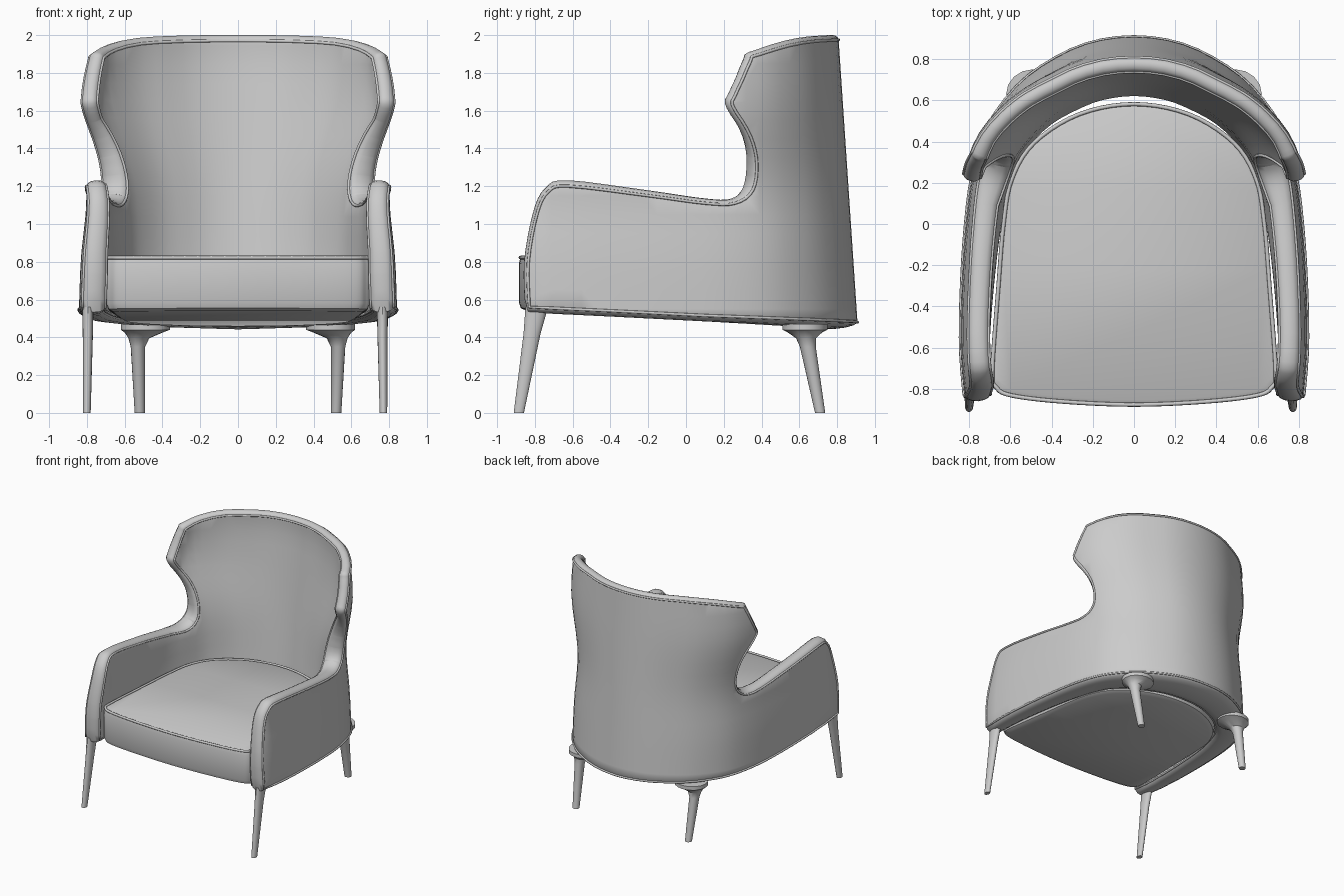
import bpy, bmesh, math
from mathutils import Vector

if bpy.data.objects.get("Cube"):
    bpy.data.objects.remove(bpy.data.objects["Cube"])

grey = bpy.data.materials.new("light_grey")
grey.use_nodes = True
grey.diffuse_color = (0.6, 0.6, 0.6, 1)
grey.node_tree.nodes["Principled BSDF"].inputs["Base Color"].default_value = (0.6, 0.6, 0.6, 1)


def spline(pts, n=6, closed=False):
    """Smooth curve through 2D points."""
    pts = [Vector(p) for p in pts]
    m = len(pts)
    get = (lambda i: pts[i % m]) if closed else (lambda i: pts[max(0, min(m - 1, i))])
    out = []
    for i in range(m if closed else m - 1):
        a, b, c, d = (get(i + k) for k in (-1, 0, 1, 2))
        for j in range(n):
            t = j / n
            out.append(b + (c - a) * (t / 2) + (2 * a - 5 * b + 4 * c - d) * (t * t / 2)
                       + (3 * b - a - 3 * c + d) * (t ** 3 / 2))
    return out if closed else out + [pts[-1]]


def interp(table, v):
    """Piecewise linear lookup in rising (key, value) pairs."""
    if v <= table[0][0]:
        return table[0][1]
    for (a, p), (b, q) in zip(table, table[1:]):
        if v <= b:
            return p + (q - p) * (v - a) / (b - a)
    return table[-1][1]


def add_mesh(name, verts, faces, angle=40):
    mesh = bpy.data.meshes.new(name)
    mesh.from_pydata(verts, [], faces)
    bm = bmesh.new()
    bm.from_mesh(mesh)
    bmesh.ops.recalc_face_normals(bm, faces=bm.faces)
    bm.to_mesh(mesh)
    bm.free()
    mesh.materials.append(grey)
    ob = bpy.data.objects.new(name, mesh)
    bpy.context.collection.objects.link(ob)
    bpy.ops.object.select_all(action="DESELECT")
    ob.select_set(True)
    bpy.context.view_layer.objects.active = ob
    bpy.ops.object.shade_smooth_by_angle(angle=math.radians(angle))
    return ob


def loft(name, rings):
    """Skin equal-length rings and cap both ends."""
    n = len(rings[0])
    faces = [(r * n + i, r * n + (i + 1) % n, (r + 1) * n + (i + 1) % n, (r + 1) * n + i)
             for r in range(len(rings) - 1) for i in range(n)]
    faces += [tuple(range(n)), tuple(range((len(rings) - 1) * n, len(rings) * n))]
    return add_mesh(name, [p for r in rings for p in r], faces)


def piping(name, points, radius):
    curve = bpy.data.curves.new(name, "CURVE")
    curve.dimensions = "3D"
    curve.bevel_depth, curve.bevel_resolution = radius, 2
    sp = curve.splines.new("POLY")
    sp.points.add(len(points) - 1)
    for p, co in zip(sp.points, points):
        p.co = (*co, 1)
    sp.use_cyclic_u = sp.use_smooth = True
    curve.materials.append(grey)
    bpy.context.collection.objects.link(bpy.data.objects.new(name, curve))


# Shell plan: half of the horseshoe from the back centre to the arm front
half = [(0, .91), (.2, .885), (.38, .81), (.56, .68), (.71, .48), (.785, .25),
        (.82, 0), (.84, -.3), (.845, -.6), (.825, -.86)]
full = spline([(-x, y) for x, y in half[:0:-1]] + half, 8)
plan = full[len(full) // 2:]
arc = [0]
for p, q in zip(plan, plan[1:]):
    arc.append(arc[-1] + (q - p).length)
x_of = [(s, p.x) for s, p in zip(arc, plan)]
y_of = [(s, p.y) for s, p in zip(arc, plan)]
s_of = sorted((p.y, s) for s, p in zip(arc, plan))
width = spline([(.4, 1), (.8, .985), (1.2, .95), (1.64, 1.05), (2, 1.02)])


def outer(s, z):
    x, y = interp(x_of, abs(s)), interp(y_of, abs(s))
    lean = max(0, min(1, (y - .3) / .5))
    return Vector((math.copysign(x, s) * interp(width, z), y - lean * .1 * (z - .45) / 1.5, z))


def inward(s, z):
    e = .03
    return (outer(s + e, z) - outer(s - e, z)).cross(outer(s, z + e) - outer(s, z - e)).normalized()


def thickness(s, z):
    y = interp(y_of, abs(s))
    low = interp([(-.85, .12), (0, .165), (.4, .2), (.9, .27)], y)
    high = interp([(-.85, .1), (.1, .09), (.5, .07)], y)
    top = interp([(.1, 1.2), (.5, 1.9)], y)
    t = max(0, min(1, (z - .75) / (top - .75)))
    return low + (high - low) * t


# Shell outline unrolled flat: arm front, arm top, notch, wing, top edge
side = [(-.83, .56), (-.835, .8), (-.79, 1.05), (-.73, 1.17), (-.62, 1.2), (-.2, 1.15),
        (.1, 1.11), (.26, 1.11), (.36, 1.18), (.385, 1.32), (.35, 1.46), (.25, 1.62), (.26, 1.68),
        (.35, 1.86), (.4, 1.895), (.7, 1.96), (.91, 1.975)]
rim = [(interp(s_of, y), z) for y, z in side]
rim = spline(rim + [(-s, z) for s, z in rim[-2::-1]], 4)
base = [(interp(s_of, y), z) for y, z in [(-.4, .54), (.1, .515), (.5, .5), (.75, .49), (.91, .48)]]
base = [(-s, z) for s, z in base] + base[-2::-1]

bm = bmesh.new()
bm.faces.new([bm.verts.new((s, 0, z)) for s, z in base + [tuple(p) for p in rim]])
cuts = [((i * .08, 0, 0), (1, 0, 0)) for i in range(-26, 27)]
cuts += [((0, 0, .55 + i * .1), (0, 0, 1)) for i in range(15)]
for co, no in cuts:
    bmesh.ops.bisect_plane(bm, geom=bm.verts[:] + bm.edges[:] + bm.faces[:],
                           plane_co=co, plane_no=no, dist=.0005)
bmesh.ops.remove_doubles(bm, verts=bm.verts, dist=.004)
bm.verts.index_update()
flat = [(v.co.x, v.co.z) for v in bm.verts]
cells = [[v.index for v in f.verts] for f in bm.faces]
follow = {}
for e in bm.edges:
    if e.is_boundary:
        lp = e.link_loops[0]
        follow[lp.vert.index] = lp.link_loop_next.vert.index
bm.free()

# Shell: outer skin, inner skin and a rounded rim between them
skin_out = [outer(s, z) for s, z in flat]
normals = [inward(s, z) for s, z in flat]
skin_in = [p + n * thickness(*f) for p, n, f in zip(skin_out, normals, flat)]
count = len(flat)
verts = skin_out + skin_in
faces = [c[::-1] for c in cells] + [[i + count for i in c] for c in cells]
loop = [next(iter(follow))]
while follow[loop[-1]] != loop[0]:
    loop.append(follow[loop[-1]])
rows = [loop]
for k in range(1, 6):
    a = math.pi * k / 6
    row = []
    for j, i in enumerate(loop):
        along = skin_out[loop[(j + 1) % len(loop)]] - skin_out[loop[j - 1]]
        out = along.cross(normals[i]).normalized()
        row.append(len(verts))
        verts.append(skin_out[i].lerp(skin_in[i], (1 - math.cos(a)) / 2) + out * .028 * math.sin(a))
    rows.append(row)
rows.append([i + count for i in loop])
for r, q in zip(rows, rows[1:]):
    for j in range(len(loop)):
        faces.append((r[j - 1], r[j], q[j], q[j - 1]))
add_mesh("shell", verts, faces, 60)
piping("outer_piping", [skin_out[i] for i in loop], .008)
piping("inner_piping", [skin_in[i] for i in loop], .008)

# Seat cushion with a sloping underside and piped top edge
edge = [(0, -.885), (.35, -.87), (.6, -.84), (.675, -.8), (.695, -.72), (.665, -.3), (.64, 0),
        (.6, .22), (.49, .4), (.27, .54), (0, .59)]
edge = spline(edge + [(-x, y) for x, y in edge[-2:0:-1]], 5, True)


def seat_ring(inset, z=None, lift=0):
    k = 1 - inset / .7
    return [(p.x * k, (p.y + .15) * k - .15, z or .54 - .055 * (p.y + .89) + lift) for p in edge]


loft("seat_cushion", [seat_ring(.04), seat_ring(.01, lift=.015), seat_ring(0, lift=.045),
                      seat_ring(0, .79), seat_ring(.006, .815), seat_ring(.03, .83)])
piping("seat_piping", seat_ring(.008, .822), .01)

# Legs: tapered, splayed, the rear ones flaring into a mounting plate
front = [(.77, -.885, 0, .02, .027), (.765, -.815, .42, .027, .045), (.765, -.79, .56, .03, .06)]
rear = [(.52, .71, 0, .027, .027), (.53, .645, .35, .038, .042), (.525, .635, .395, .055, .052),
        (.5, .63, .425, .1, .09), (.49, .63, .44, .13, .12), (.49, .63, .47, .13, .12)]
for kind, path in (("front", front), ("rear", rear)):
    for word, sign in (("left", 1), ("right", -1)):
        shift = -.03 if (kind, sign) == ("front", -1) else 0
        loft(f"{kind}_{word}_leg",
             [[(sign * x + shift + rx * math.cos(a), y + ry * math.sin(a), z)
               for a in (math.tau * i / 16 for i in range(16))] for x, y, z, rx, ry in path])
